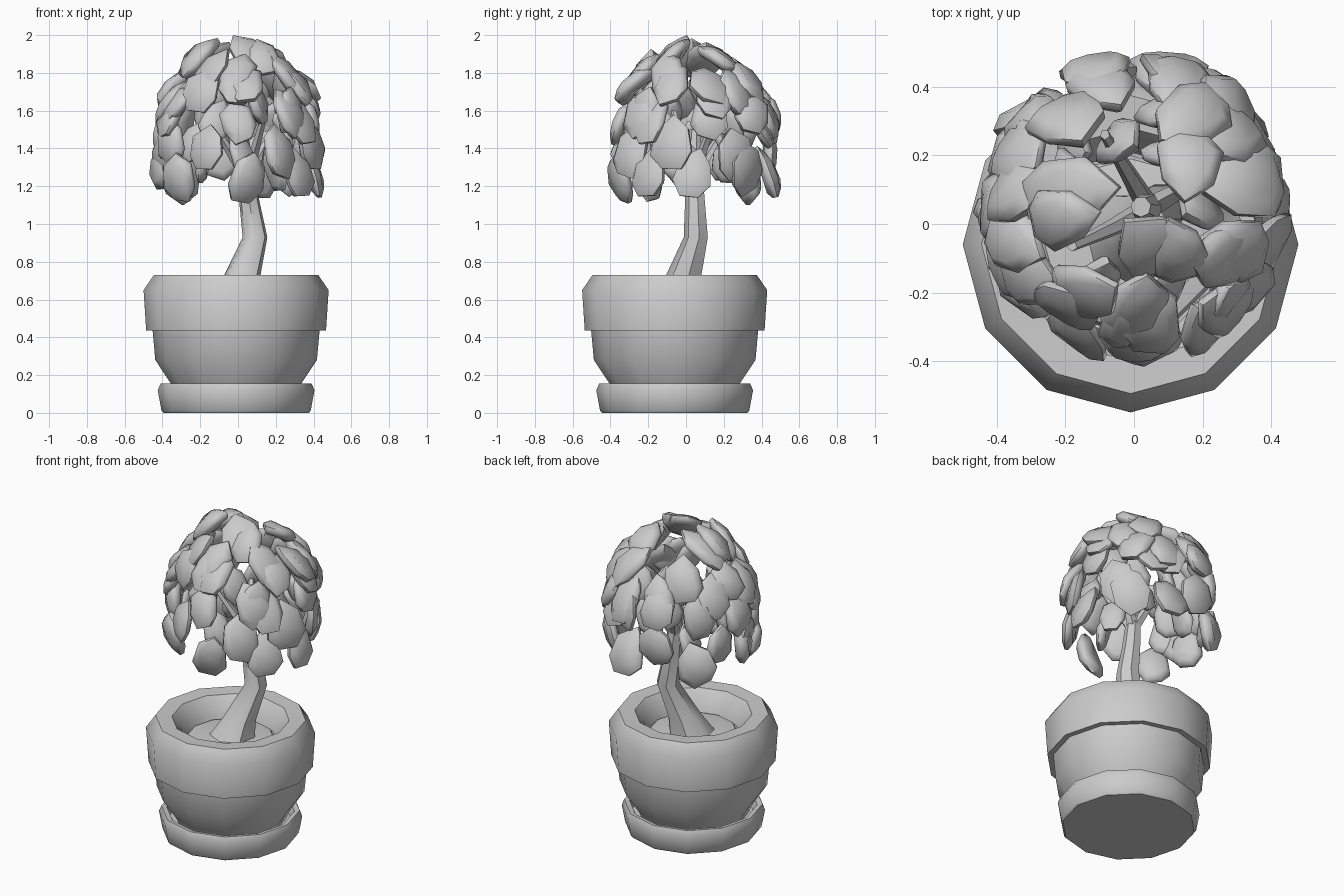
import bpy
import bmesh
import math
import random
from mathutils import Matrix, Vector

random.seed(4)
if "Cube" in bpy.data.objects:
    bpy.data.objects.remove(bpy.data.objects["Cube"])

grey = bpy.data.materials.new("plain grey")
grey.use_nodes = True
colour = (0.6, 0.6, 0.6, 1)
grey.diffuse_color = colour
for node in grey.node_tree.nodes:
    if node.type == "BSDF_PRINCIPLED":
        node.inputs["Base Color"].default_value = colour


def finish(name, bm, angle=50):
    """Turn a bmesh into a smooth shaded object that keeps sharp edges."""
    bmesh.ops.recalc_face_normals(bm, faces=bm.faces)
    mesh = bpy.data.meshes.new(name)
    bm.to_mesh(mesh)
    bm.free()
    mesh.materials.append(grey)
    mesh.shade_smooth()
    mesh.set_sharp_from_angle(angle=math.radians(angle))
    obj = bpy.data.objects.new(name, mesh)
    bpy.context.collection.objects.link(obj)
    return obj


def bridge(bm, loops):
    """Skin a stack of equal point loops and cap both ends."""
    for low, high in zip(loops, loops[1:]):
        for i in range(len(low)):
            j = (i + 1) % len(low)
            bm.faces.new((low[i], low[j], high[j], high[i]))
    bm.faces.new(loops[0][::-1])
    bm.faces.new(loops[-1])


def loft(name, sections, sides, angle=50):
    """Round sections given as (x, y, z, radius)."""
    bm = bmesh.new()
    loops = []
    for x, y, z, r in sections:
        turns = [math.tau * i / sides - math.pi / 2 for i in range(sides)]
        loops.append([bm.verts.new((x + r * math.cos(a), y + r * math.sin(a), z))
                      for a in turns])
    bridge(bm, loops)
    return finish(name, bm, angle)


def turned(name, profile):
    return loft(name, [(-0.01, -0.06, z, r) for r, z in profile], 12)


# Saucer, pot and soil
turned("saucer", [(0.385, 0), (0.395, 0.012), (0.415, 0.12), (0.40, 0.155),
                  (0.37, 0.15), (0.35, 0.1)])
turned("pot", [(0.32, 0.1), (0.345, 0.155), (0.428, 0.28), (0.442, 0.435),
               (0.476, 0.435), (0.49, 0.65), (0.435, 0.73), (0.34, 0.725),
               (0.29, 0.66), (0.27, 0.59)])
turned("soil", [(0.27, 0.57), (0.25, 0.61), (0.2, 0.62)])

# Bent trunk and a few short branches
loft("trunk", [(-0.02, -0.05, 0.58, 0.15), (0.02, -0.01, 0.72, 0.1),
               (0.09, 0.055, 0.93, 0.067), (0.06, 0.05, 1.12, 0.055),
               (0.04, 0.045, 1.3, 0.045), (0.02, 0.05, 1.5, 0.03)], 7)
for i in range(4):
    a = math.tau * i / 4 + 0.5
    dx, dy = math.cos(a), math.sin(a)
    loft("branch", [(0.045, 0.045, 1.24, 0.035),
                    (0.04 + 0.12 * dx, 0.045 + 0.12 * dy, 1.42, 0.025),
                    (0.03 + 0.24 * dx, 0.05 + 0.24 * dy, 1.6, 0.015)], 5)

# Leaf: thick blunt hexagon with a tip, built in three bulging layers
OUTLINE = [(0, -1), (0.8, -0.45), (0.9, 0.4), (0.4, 0.9), (-0.5, 0.85),
           (-0.95, 0.3), (-0.75, -0.5)]


def leaf(bm, centre, normal, roll, width, length, thick):
    out = normal.normalized()
    tip = Vector((0, 0, -1)) - out * -out.z
    if tip.length < 0.2:
        tip = Vector((out.x, out.y, 0)) + Vector((0.1, 0, 0))
    side = tip.cross(out).normalized()
    up = out.cross(side)
    frame = Matrix((side, up, out)).transposed() @ Matrix.Rotation(roll, 3, "Z")
    shape = [(x * random.uniform(0.88, 1.08), y * random.uniform(0.88, 1.08))
             for x, y in OUTLINE]
    loops = []
    for scale, height in ((0.7, -1), (0.97, -0.45), (1, 0.2), (0.68, 1)):
        loop = []
        for x, y in shape:
            bend = -0.25 * length * y * y * 0.5
            p = Vector((x * scale * width, y * scale * length, height * thick + bend))
            loop.append(bm.verts.new(centre + frame @ p))
        loops.append(loop)
    bridge(bm, loops)


# Crown: dome over a short drum, leaf places listed per side
RADIUS, HEIGHT, BASE, POWER, BACKSET = 0.41, 0.56, 1.32, 2.4, 0.05
FRONT = [(-.22, 1.84), (-.36, 1.53), (-.2, 1.66), (0, 1.75), (0, 1.5), (.13, 1.84),
         (.28, 1.56), (.22, 1.34), (.05, 1.2), (-.17, 1.36), (-.4, 1.3),
         (-.32, 1.2), (.27, 1.74)]
LEFT = [(-.28, 1.7), (.32, 1.72), (.12, 1.52), (.04, 1.22), (-.18, 1.52),
        (.26, 1.32), (.4, 1.48), (-.2, 1.22), (-.08, 1.38), (.12, 1.7)]
BACK = [(-.3, 1.5), (-.1, 1.6), (.12, 1.5), (.3, 1.25), (.1, 1.22), (-.1, 1.32),
        (-.3, 1.2), (.28, 1.65)]
RIGHT = [(-.15, 1.6), (.05, 1.45), (.22, 1.6), (.2, 1.3), (0, 1.25), (-.15, 1.38)]
TOP = [(-.2, .31), (.16, .18), (-.2, .09), (.06, -.07), (-.15, -.2), (0, -.28),
       (.27, -.25), (.3, -.08), (.35, .15), (.13, .42), (-.11, .45), (.28, .35),
       (-.35, .1), (-.36, -.05)]


def level_radius(z):
    t = min(max(z - BASE, 0) / HEIGHT, 0.98)
    return RADIUS * (1 - t ** POWER) ** (1 / POWER)


def depth(z, across):
    return math.sqrt(max(level_radius(z) ** 2 - across ** 2, 0.001))


places = [Vector((x, -depth(z, x), z)) for x, z in FRONT]
places += [Vector((x, depth(z, x), z)) for x, z in BACK]
places += [Vector((depth(z, y - BACKSET), y - BACKSET, z)) for y, z in LEFT]
places += [Vector((-depth(z, y - BACKSET), y - BACKSET, z)) for y, z in RIGHT]
for x, y in TOP:
    r = min(math.hypot(x, y - BACKSET) / RADIUS, 0.95)
    places.append(Vector((x, y - BACKSET, BASE + HEIGHT * (1 - r ** POWER) ** (1 / POWER))))

bm = bmesh.new()
for p in places:
    normal = Vector((p.x / RADIUS, p.y / RADIUS, 0.8 * max(p.z - BASE, 0) / HEIGHT))
    normal += Vector([random.uniform(-0.28, 0.28) for _ in range(3)])
    leaf(bm, p + Vector((0, BACKSET, 0)), normal, random.uniform(-0.35, 0.35),
         random.uniform(0.1, 0.125), random.uniform(0.13, 0.165),
         random.uniform(0.03, 0.04))

# Smaller leaves inside the crown
for i in range(12):
    a = i * 2.4
    r = 0.2 + 0.05 * (i % 3)
    spot = Vector((r * math.cos(a), BACKSET + r * math.sin(a), 1.25 + 0.035 * i))
    leaf(bm, spot, Vector((math.cos(a + 0.7), math.sin(a + 0.7), 0.3)),
         random.uniform(-0.6, 0.6), 0.09, 0.13, 0.03)

# Rest the crown so that its top reaches full height
lift = 2 - max(v.co.z for v in bm.verts)
bmesh.ops.translate(bm, verts=bm.verts, vec=(0, 0, lift))
finish("foliage", bm, 55)
